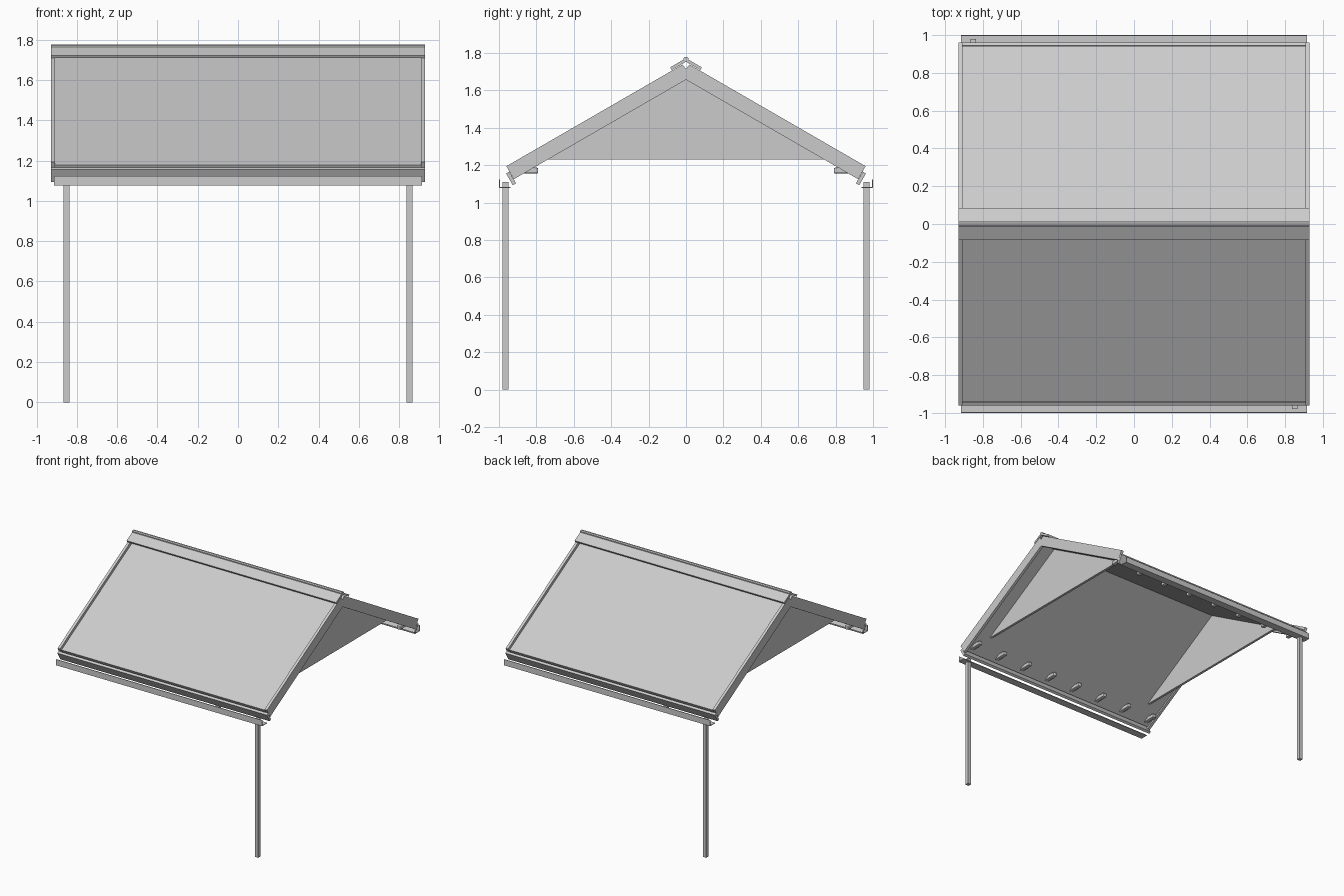
import bpy, bmesh, math
from mathutils import Matrix

if "Cube" in bpy.data.objects:
    bpy.data.objects.remove(bpy.data.objects["Cube"])

C, S = math.cos(math.radians(30)), math.sin(math.radians(30))
RIDGE = 1.749

mat = bpy.data.materials.new("plain_grey")
mat.diffuse_color = (0.6, 0.6, 0.6, 1)
mat.use_nodes = True
mat.node_tree.nodes["Principled BSDF"].inputs["Base Color"].default_value = mat.diffuse_color


def slope(s, n):
    """Point (y, z) at distance s down the back slope and n off its face."""
    return (s * C + n * S, RIDGE - s * S + n * C)


def extrude(name, profile, x0, x1, turn=False, bevel=0):
    """Extrude a (y, z) profile along x; turn rotates it half way about z."""
    bm = bmesh.new()
    face = bm.faces.new([bm.verts.new((x0, y, z)) for y, z in profile])
    out = bmesh.ops.extrude_face_region(bm, geom=[face])
    verts = [g for g in out["geom"] if isinstance(g, bmesh.types.BMVert)]
    bmesh.ops.translate(bm, verts=verts, vec=(x1 - x0, 0, 0))
    if turn:
        bmesh.ops.rotate(bm, verts=bm.verts, matrix=Matrix.Rotation(math.pi, 3, 'Z'))
    bmesh.ops.recalc_face_normals(bm, faces=bm.faces)
    me = bpy.data.meshes.new(name)
    bm.to_mesh(me)
    bm.free()
    me.materials.append(mat)
    ob = bpy.data.objects.new(name, me)
    bpy.context.collection.objects.link(ob)
    if bevel:
        mod = ob.modifiers.new("rounding", 'BEVEL')
        mod.width, mod.segments = bevel, 2
    return ob


def box(y0, y1, z0, z1):
    return [(y0, z0), (y1, z0), (y1, z1), (y0, z1)]


def slab(s0, s1, n0, n1):
    return [slope(s0, n0), slope(s1, n0), slope(s1, n1), slope(s0, n1)]


for side, turn in (("back", True), ("front", False)):
    turn = side == "front"
    # sloping roof sheet, recessed between the edge boards
    sheet = [(0, 1.674), slope(1.10, -0.065), slope(1.10, -0.023), slope(0.03, -0.023), (0, 1.712)]
    extrude(side + "_roof_panel", sheet, -0.908, 0.908, turn)
    # edge boards at both ends of the slope, notched under the ridge
    board = [(0, 1.657), slope(1.109, -0.08), slope(1.109, 0), slope(0.022, 0), (0, 1.715)]
    for x in (-0.93, 0.908):
        extrude(side + "_edge_board", board, x, x + 0.022, turn)
    # ridge flashing
    cap = [slope(0.086, 0.004), slope(0.086, 0.02), (0, 1.772), (0, 1.753)]
    extrude(side + "_ridge_cap", cap, -0.93, 0.93, turn)
    # fascia under the eave
    extrude(side + "_fascia", slab(1.11, 1.13, -0.105, -0.033), -0.93, 0.93, turn)
    # open gutter
    t = 0.005
    gutter = [(0.938, 1.077), (1.0, 1.077), (1.0, 1.124), (1.0 - t, 1.124),
              (1.0 - t, 1.077 + t), (0.938, 1.077 + t)]
    extrude(side + "_gutter", gutter, -0.915, 0.915, turn)
    # downpipe at one end of the gutter
    extrude(side + "_downpipe", box(0.95, 0.98, 0, 1.11), -0.866, -0.836, turn)
    # row of eave brackets
    for i in range(8):
        x = -0.87 + i * 0.2486
        extrude(side + "_bracket", box(0.79, 0.93, 1.155, 1.187), x - 0.017, x + 0.017, turn, 0.008)

# small roll along the ridge
extrude("ridge_roll", [(-0.014, 1.760), (0.014, 1.760), (0.014, 1.772), (0.006, 1.778),
                       (-0.006, 1.778), (-0.014, 1.772)], -0.93, 0.93)

# inset gable walls
for x in (-0.80, 0.78):
    extrude("gable_wall", [(-0.769, 1.23), (0.769, 1.23), (0, 1.674)], x, x + 0.02)
